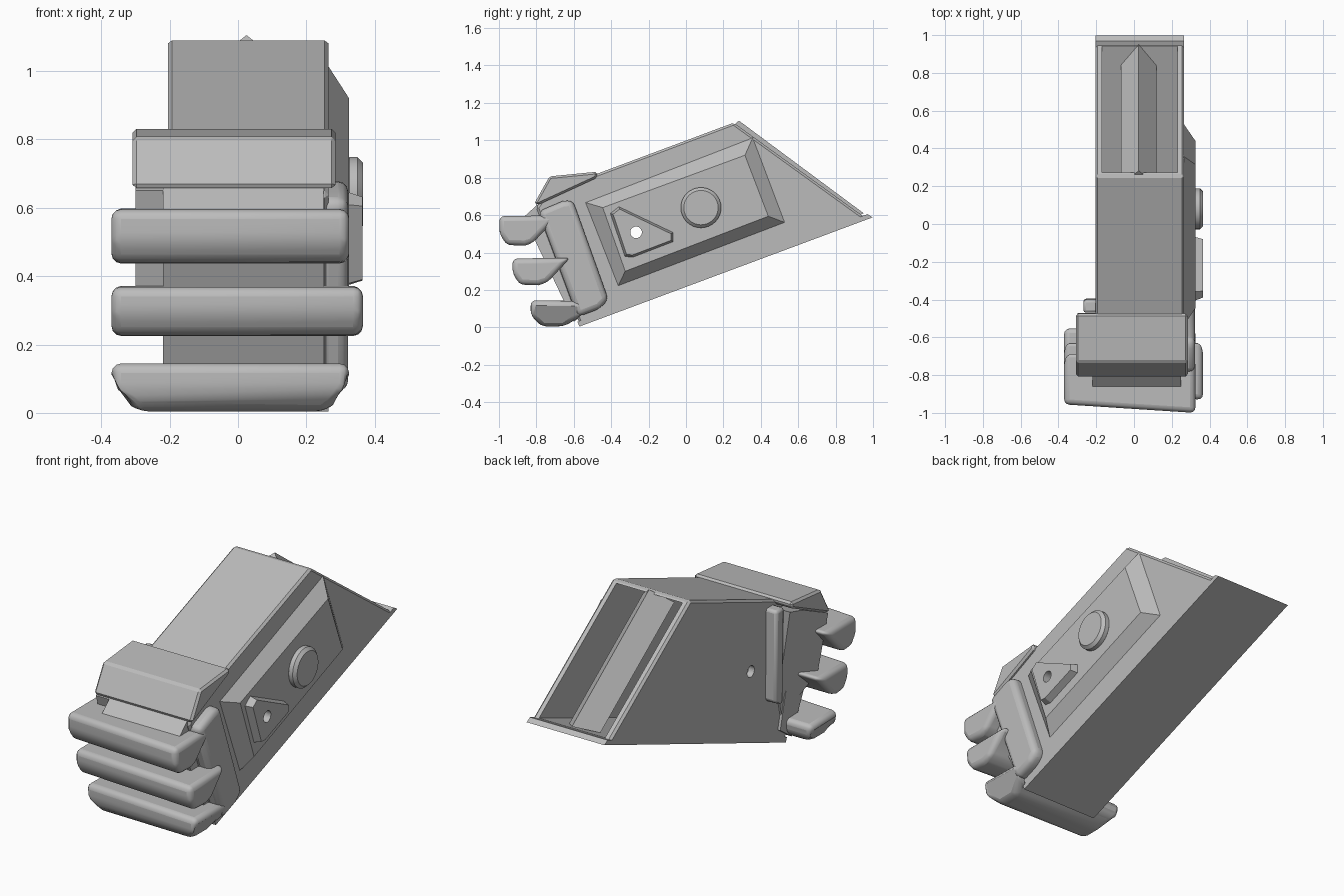
import bpy, bmesh, math

cube = bpy.data.objects.get("Cube")
if cube:
    bpy.data.objects.remove(cube)

grey = bpy.data.materials.new("plain grey")
grey.use_nodes = True
grey.diffuse_color = (0.5, 0.5, 0.5, 1)
grey.node_tree.nodes["Principled BSDF"].inputs["Base Color"].default_value = (0.5, 0.5, 0.5, 1)


def finish(name, bm, bevel=0, segments=1, smooth=False):
    bmesh.ops.recalc_face_normals(bm, faces=bm.faces)
    mesh = bpy.data.meshes.new(name)
    bm.to_mesh(mesh)
    bm.free()
    mesh.materials.append(grey)
    obj = bpy.data.objects.new(name, mesh)
    bpy.context.collection.objects.link(obj)
    if bevel:
        mod = obj.modifiers.new("bevel", 'BEVEL')
        mod.width, mod.segments = bevel, segments
        mod.limit_method = 'ANGLE'
        mod.angle_limit = math.radians(25)
    if smooth:
        bpy.ops.object.select_all(action='DESELECT')
        obj.select_set(True)
        bpy.context.view_layer.objects.active = obj
        bpy.ops.object.shade_smooth_by_angle(angle=math.radians(40))
    return obj


def prism(name, profile, x0, x1, inner=None, edit=None, **style):
    """Span a (y, z) profile from x0 to x1; inner is an optional smaller profile at x1."""
    bm = bmesh.new()
    a = [bm.verts.new((x0, y, z)) for y, z in profile]
    b = [bm.verts.new((x1, y, z)) for y, z in inner or profile]
    bm.faces.new(a)
    bm.faces.new(b)
    for i in range(len(a)):
        j = (i + 1) % len(a)
        bm.faces.new((a[i], a[j], b[j], b[i]))
    if edit:
        for v in bm.verts:
            edit(v.co)
    return finish(name, bm, **style)


def disc(name, y, z, radius, x0, x1, sides=32, **style):
    points = [(y + radius * math.cos(2 * math.pi * i / sides),
               z + radius * math.sin(2 * math.pi * i / sides)) for i in range(sides)]
    return prism(name, points, x0, x1, **style)


def cut(cutter, *parts):
    cutter.hide_render = True
    cutter.hide_viewport = True
    for part in parts:
        mod = part.modifiers.new("cut", 'BOOLEAN')
        mod.object, mod.operation, mod.solver = cutter, 'DIFFERENCE', 'EXACT'


# Tilted body and its base plate
body = prism("body", [(-.565, .01), (.96, .585), (.255, 1.094), (-.74, .722), (-.80, .64)],
             -.205, .265, bevel=.012)
prism("base_plate", [(-.57, .004), (.998, .588), (.97, .605), (-.58, .03)], -.205, .265)

# Open cavity behind the sloping back
cavity = prism("cavity_cutter", [(1.1, .657), (.45, 1.147), (-.5, .79), (-.4, .096)], -.17, .23)
cut(cavity, body)

# Steep ridge spanning the opening, from the top edge to the base plate
bm = bmesh.new()
ends = []
for y, z, tip_y, tip_z in ((.20, 1.03, .283, 1.105), (.84, .56, .95, .61)):
    ends.append([bm.verts.new(p) for p in ((-.07, y, z), (.025, tip_y, tip_z), (.118, y, z))])
bm.faces.new(ends[0])
bm.faces.new(ends[1])
for i in range(3):
    j = (i + 1) % 3
    bm.faces.new((ends[0][i], ends[0][j], ends[1][j], ends[1][i]))
finish("back_ridge", bm)

# Raised side panel with sloping borders
panel = prism("side_panel", [(-.54, .668), (.358, 1.016), (.53, .56), (-.364, .22)], .263, .325,
              inner=[(-.445, .64), (.315, .92), (.44, .594), (-.325, .30)])
badge = prism("side_badge", [(-.41, .61), (-.36, .65), (-.065, .51), (-.065, .455), (-.285, .37), (-.33, .375)],
              .31, .364, inner=[(-.39, .605), (-.355, .632), (-.08, .50), (-.08, .465), (-.285, .387), (-.318, .39)])
disc("side_button", .08, .64, .108, .31, .366, bevel=.016, smooth=True)

# Through hole across the body
cut(disc("hole_cutter", -.267, .508, .031, -.6, .6), body, panel, badge)

# Front block behind the fingers
prism("front_block", [(-.79, .66), (-.867, .59), (-.60, .03), (-.5, .1), (-.65, .7)], -.22, .25)

# Rounded plates on both sides of the front
prism("left_palm_plate", [(-.79, .62), (-.66, .675), (-.605, .68), (-.415, .15), (-.46, .10), (-.58, .055)],
      .235, .322, bevel=.03, segments=3, smooth=True)


def taper(co):
    if co.x < -.25 and co.z < .33:
        co.x = -.215


prism("right_palm_plate", [(-.80, .65), (-.58, .75), (-.47, .78), (-.49, .3), (-.54, .08), (-.6, .06),
                           (-.66, .22), (-.71, .36)], -.19, -.3, edit=taper)
prism("right_strip", [(-.47, .80), (-.40, .80), (-.395, .30), (-.46, .27)], -.19, -.268,
      bevel=.015, segments=2, smooth=True)

# Thumb bar across the top of the front
prism("thumb", [(-.73, .807), (-.475, .832), (-.475, .80), (-.79, .655), (-.812, .66)],
      -.308, .285, bevel=.012)

# Three fingers, rounded in front and tapering to the rear
fingers = {
    "upper_finger": ([(-1, .595), (-.68, .598), (-.82, .45), (-.86, .437), (-.96, .44), (-1, .50)], .325),
    "middle_finger": ([(-.93, .368), (-.62, .372), (-.74, .24), (-.79, .225), (-.89, .228), (-.93, .29)], .365),
    "lower_finger": ([(-.832, .145), (-.55, .14), (-.56, .06), (-.65, .006), (-.77, .004), (-.832, .06)], .325),
}
for name, (profile, end) in fingers.items():
    def shape(co, low=name == "lower_finger", front=profile[0][0]):
        if low and co.z < .05:
            co.x += .08 if co.x < 0 else -.07
        if co.x < 0 and co.y < front + .05:
            co.y += .045
    prism(name, profile, -.37, end, edit=shape, bevel=.028, segments=3, smooth=True)
